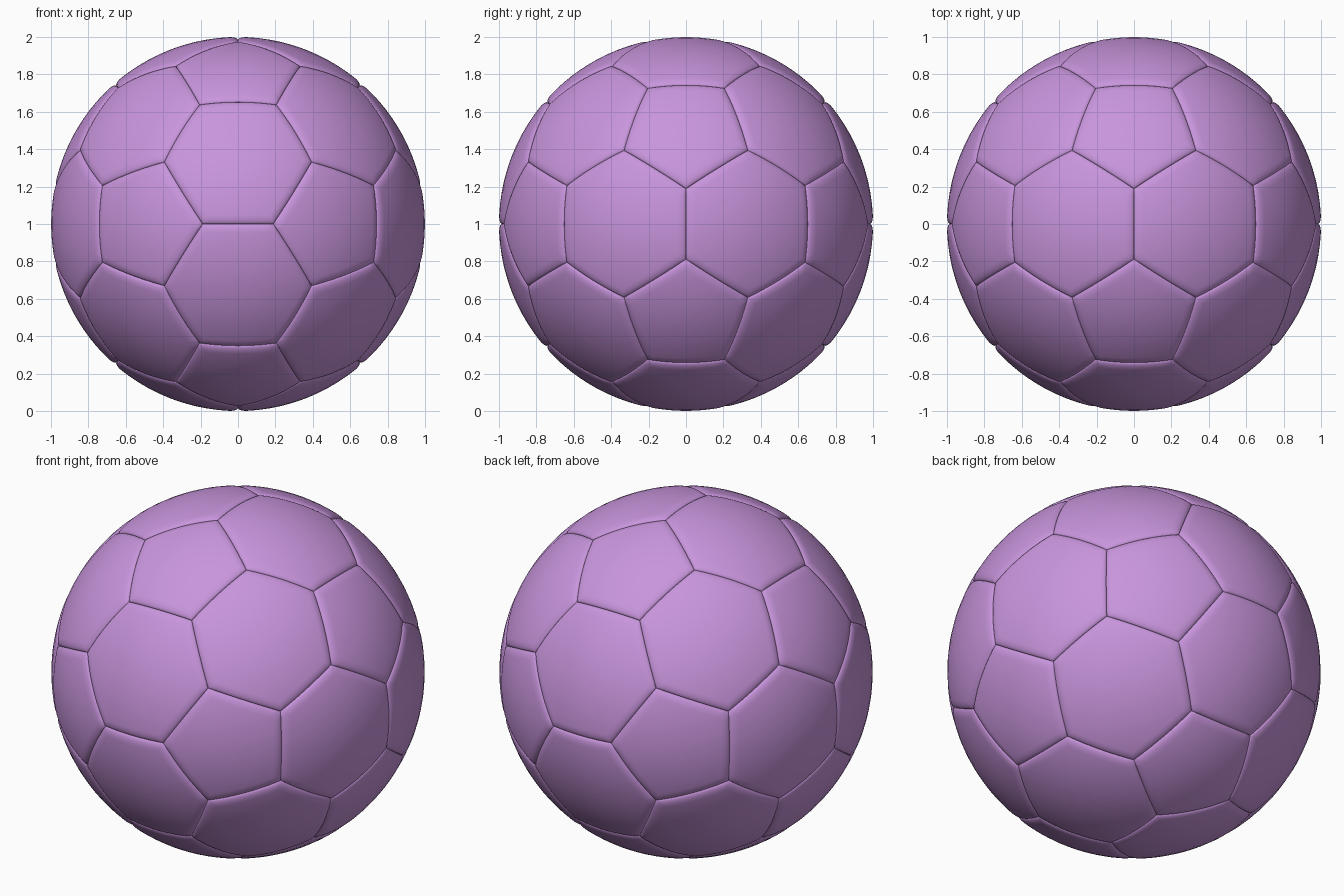
import bpy, bmesh
from math import sqrt, atan2
from itertools import combinations
from mathutils import Vector

if "Cube" in bpy.data.objects:
    bpy.data.objects.remove(bpy.data.objects["Cube"])

PHI = (1 + sqrt(5)) / 2
CUT = 0.52        # where the pentagon corners sit along each icosahedron edge
DEPTH = 0.016     # seam depth
WIDTH = 0.05      # width of the rounded panel border
SEG = 12          # divisions per panel side

mat = bpy.data.materials.new("ball_skin")
mat.diffuse_color = (0.58, 0.30, 0.72, 1)
mat.use_nodes = True
mat.node_tree.nodes["Principled BSDF"].inputs["Base Color"].default_value = mat.diffuse_color

# Icosahedron directions: one edge faces each axis
ico = []
for a in (-1, 1):
    for b in (-PHI, PHI):
        ico += [Vector(v).normalized() for v in ((0, a, b), (a, b, 0), (b, 0, a))]


def near(a, b):
    return 0.3 < a.dot(b) < 0.6


def corner(a, b):
    return (a + b * CUT).normalized()


def ordered(pts):
    """Sort panel corners counter-clockwise around the outward axis."""
    c = sum(pts, Vector()) / len(pts)
    n = c.normalized()
    u = (pts[0] - c).normalized()
    w = n.cross(u)
    return sorted(pts, key=lambda p: atan2((p - c).dot(w), (p - c).dot(u)))


def add_panel(bm, pts):
    """Spherical panel whose border rolls down into the seam."""
    pts = ordered(pts)
    n = len(pts)
    c = sum(pts, Vector()) / n
    apothem = ((pts[0] + pts[1]) / 2 - c).length
    rim = [pts[i].lerp(pts[(i + 1) % n], k / SEG) for i in range(n) for k in range(SEG)]
    dists = [0, .002, .006, .012, .02, .03, .04, WIDTH]
    dists += [WIDTH + (apothem - WIDTH) * f for f in (.2, .4, .6, .8)]
    rings = []
    for d in dists:
        u = max(0, 1 - d / WIDTH)
        r = 1 - DEPTH * (1 - sqrt(1 - u * u))
        rings.append([bm.verts.new(c.lerp(p, 1 - d / apothem).normalized() * r) for p in rim])
    m = len(rim)
    for outer, inner in zip(rings, rings[1:]):
        for i in range(m):
            j = (i + 1) % m
            bm.faces.new((outer[i], outer[j], inner[j], inner[i]))
    top = bm.verts.new(c.normalized())
    for i in range(m):
        bm.faces.new((rings[-1][i], rings[-1][(i + 1) % m], top))


def build(name, panels):
    bm = bmesh.new()
    for pts in panels:
        add_panel(bm, pts)
    for f in bm.faces:
        f.smooth = True
    me = bpy.data.meshes.new(name)
    bm.to_mesh(me)
    bm.free()
    me.materials.append(mat)
    ob = bpy.data.objects.new(name, me)
    ob.location.z = 1
    bpy.context.collection.objects.link(ob)


# Twelve pentagons around the icosahedron corners
build("pentagon_panels", [[corner(a, b) for b in ico if near(a, b)] for a in ico])

# Twenty hexagons on the icosahedron faces
build("hexagon_panels", [
    [corner(p, q) for p in t for q in t if p is not q]
    for t in combinations(ico, 3) if all(near(p, q) for p, q in combinations(t, 2))])
